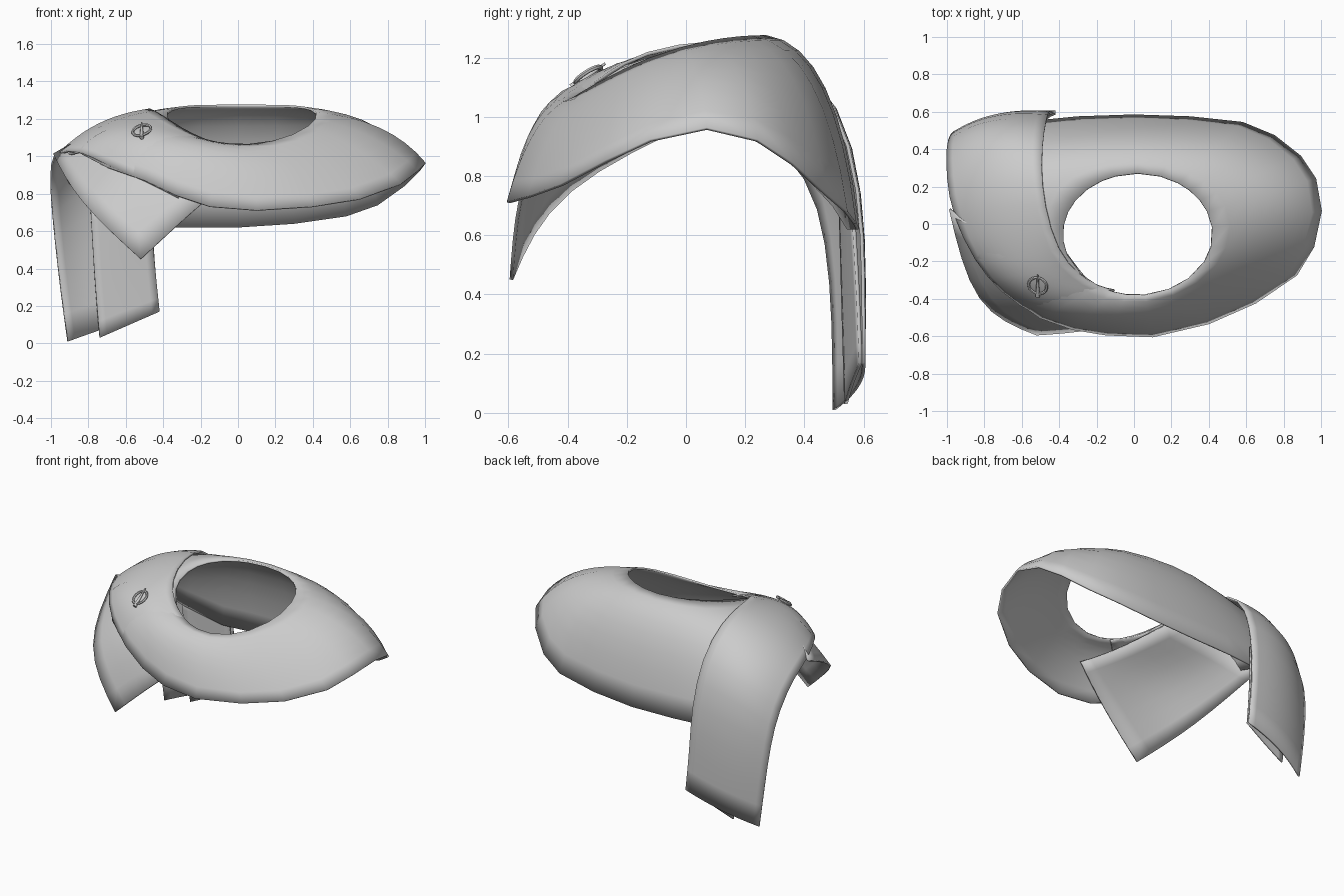
import bpy
import bmesh
import math
from mathutils import Vector

if "Cube" in bpy.data.objects:
    bpy.data.objects.remove(bpy.data.objects["Cube"], do_unlink=True)

# One plain cloth colour for every part
cloth = bpy.data.materials.new("grey_cloth")
cloth.use_nodes = True
grey = (0.6, 0.6, 0.6, 1.0)
cloth.diffuse_color = grey
cloth.node_tree.nodes["Principled BSDF"].inputs["Base Color"].default_value = grey


def finish(obj):
    """Give an object the cloth colour and smooth shading with sharp edges kept."""
    obj.data.materials.clear()
    obj.data.materials.append(cloth)
    bpy.ops.object.select_all(action="DESELECT")
    obj.select_set(True)
    bpy.context.view_layer.objects.active = obj
    bpy.ops.object.shade_smooth_by_angle(angle=math.radians(50))


def cloth_sheet(name, rows, closed=False, levels=0):
    """Skin a grid of points into a thin sheet; closed joins last row to first."""
    bm = bmesh.new()
    grid = [[bm.verts.new(point) for point in row] for row in rows]
    pairs = list(zip(grid, grid[1:]))
    if closed:
        pairs.append((grid[-1], grid[0]))
    for first, second in pairs:
        for k in range(len(first) - 1):
            bm.faces.new((first[k], first[k + 1], second[k + 1], second[k]))
    bmesh.ops.recalc_face_normals(bm, faces=bm.faces[:])
    mesh = bpy.data.meshes.new(name)
    bm.to_mesh(mesh)
    bm.free()
    obj = bpy.data.objects.new(name, mesh)
    bpy.context.collection.objects.link(obj)
    if levels:
        smooth = obj.modifiers.new("soft_folds", "SUBSURF")
        smooth.levels = smooth.render_levels = levels
        smooth.boundary_smooth = "PRESERVE_CORNERS"
    thick = obj.modifiers.new("cloth_thickness", "SOLIDIFY")
    thick.thickness = 0.012
    thick.offset = 0
    finish(obj)
    return obj


def arc(start, control, end, steps):
    """Points along a quadratic curve."""
    ts = [k / steps for k in range(steps + 1)]
    return [start.lerp(control, t).lerp(control.lerp(end, t), t) for t in ts]


def arc_through(start, middle, end, steps=6):
    """Points along a quadratic curve that passes through its middle point."""
    a, m, b = Vector(start), Vector(middle), Vector(end)
    return arc(a, m * 2 - (a + b) / 2, b, steps)


def wrap_section(point, steps):
    """Section of the wrap from the oval neck opening to one hem point."""
    edge = Vector(point)
    angle = math.atan2(edge.y / 0.6, edge.x)
    across, side = math.cos(angle), math.sin(angle)
    neck = Vector((0.02 + 0.4 * across, -0.055 + 0.325 * side,
                   1.27 - 0.21 * ((1 - side) / 2) ** 2))
    # The cloth is fullest at the back and right front, flatter at the left front
    right_front = 2 * max(-across, 0) * max(-side, 0)
    left_front = 2 * max(across, 0) * max(-side, 0)
    pull = 0.65 + 0.12 * max(side, 0) + 0.13 * right_front - 0.15 * left_front
    shoulder = neck.lerp(edge, pull)
    shoulder.z = neck.z - 0.03 + 0.09 * right_front - 0.07 * left_front
    return arc(neck, shoulder, edge, steps)


# Main wrap: lofted around the neck out to a draped hem
hem = [
    (1, .07, .96), (.97, .24, .92), (.89, .36, .84), (.75, .47, .74),
    (.58, .54, .68), (.3, .57, .64), (0, .58, .62), (-.3, .57, .62),
    (-.5, .55, .62), (-.75, .5, .7), (-.9, .36, .85), (-.94, .22, .93),
    (-.93, .08, .98), (-.9, -.06, 1.01),
    (-.85, -.18, 1.02), (-.7, -.36, .94), (-.5, -.5, .87), (-.33, -.56, .79),
    (-.15, -.59, .73), (.1, -.6, .71), (.4, -.53, .73), (.65, -.42, .77),
    (.87, -.27, .85), (.96, -.12, .92),
]
cloth_sheet("shoulder_wrap", [wrap_section(p, 8) for p in hem], closed=True)

# Loose end: rises out of the wrap front, crosses the right shoulder
# and hangs down the back
outward = Vector((-.5, -.5, .7))
tail_rows = [[p + outward * lift for p in wrap_section(hem[i], 6)]
             for i, lift in ((17, -.02), (16, .004), (15, .016))]
tail_rows += [arc_through(*row) for row in (
    [(-.41, -.15, 1.22), (-.66, -.22, 1.15), (-.85, -.2, 1.04)],
    [(-.48, .1, 1.26), (-.75, .1, 1.19), (-.97, .05, 1.02)],
    [(-.5, .32, 1.24), (-.78, .34, 1.13), (-1, .25, .97)],
    [(-.48, .51, 1.06), (-.78, .52, .99), (-1, .42, .8)],
    [(-.46, .59, .75), (-.75, .58, .7), (-.98, .48, .58)],
    [(-.45, .6, .45), (-.72, .59, .38), (-.95, .5, .3)],
    [(-.42, .6, .17), (-.68, .58, .09), (-.91, .5, .01)],
)]
cloth_sheet("back_tail", tail_rows, levels=1)

# Folded inner layer of the hanging end
cloth_sheet("back_tail_fold", [
    [(-.47, .56, .75), (-.63, .53, .75), (-.79, .52, .75)],
    [(-.45, .58, .45), (-.62, .55, .42), (-.77, .53, .38)],
    [(-.42, .59, .17), (-.58, .56, .1), (-.74, .54, .03)],
], levels=2)

# Under layer: runs inside the wrap from the neck to a pointed front corner
cloth_sheet("front_corner", [
    [(-.52, -.59, .45), (-.86, -.46, .76), (-.985, .08, 1.01)],
    [(-.22, -.57, .73), (-.58, -.45, .98), (-.82, -.06, 1.11)],
    [(.02, -.49, .92), (-.2, -.38, 1.04), (-.38, -.13, 1.18)],
], levels=2)

# Small round brooch with a pin, lying on the front of the shoulder
centre = Vector((-.515, -.33, 1.14))
facing = Vector((-.25, -.5, .8)).to_track_quat("Z", "Y").to_euler()
bpy.ops.mesh.primitive_torus_add(
    major_radius=.05, minor_radius=.008, major_segments=20, minor_segments=6,
    location=centre, rotation=facing)
ring = bpy.context.object
ring.name = "brooch_ring"
finish(ring)
bpy.ops.mesh.primitive_cone_add(
    vertices=8, radius1=.012, radius2=.004, depth=.14,
    location=centre, rotation=(math.radians(-55), 0, 0))
pin = bpy.context.object
pin.name = "brooch_pin"
finish(pin)
